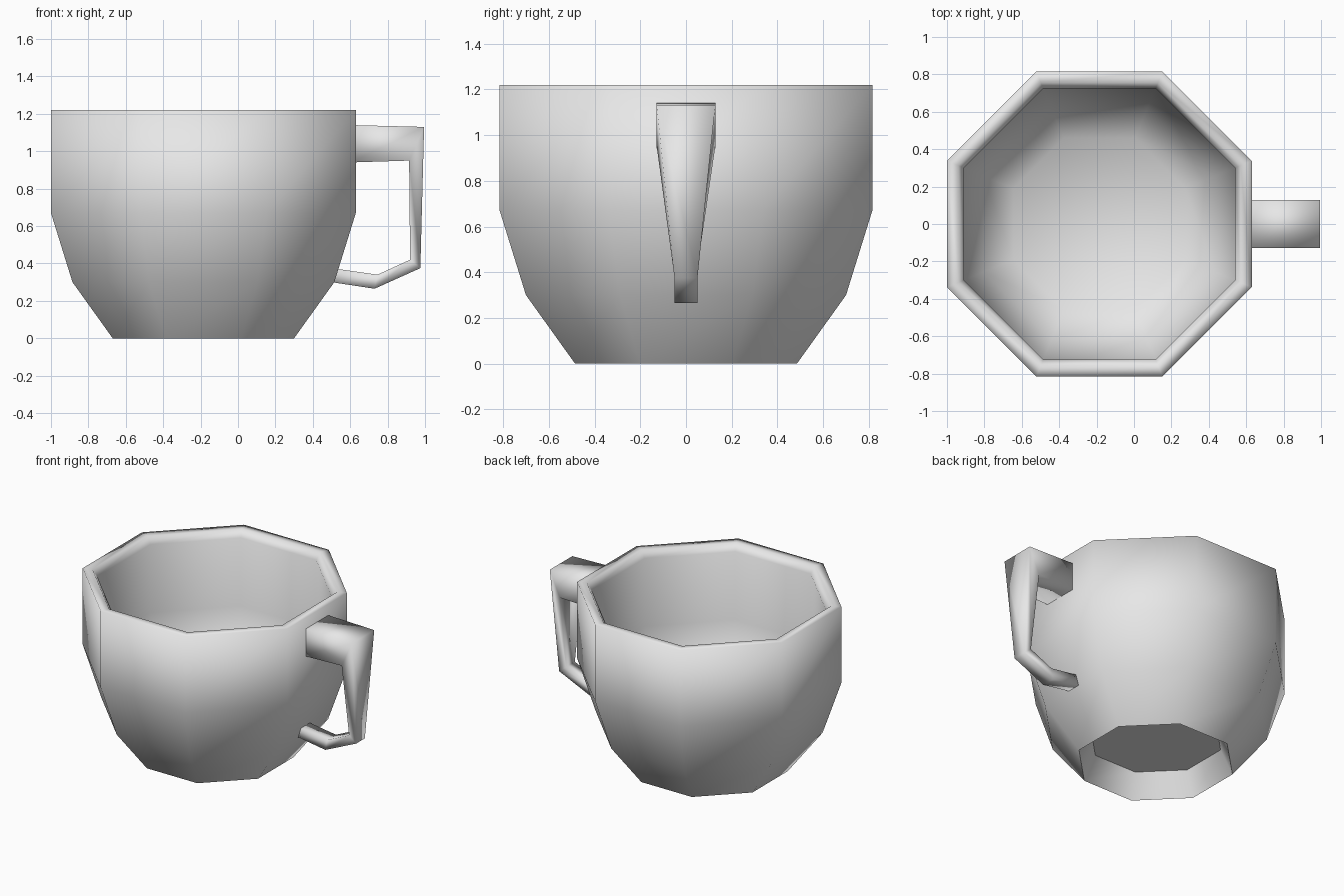
import bpy, bmesh, math

cube = bpy.data.objects.get("Cube")
if cube:
    bpy.data.objects.remove(cube, do_unlink=True)

SIDES = 8
CENTRE_X = -0.185

grey = bpy.data.materials.new("light grey")
grey.use_nodes = True
colour = (0.8, 0.8, 0.8, 1)
grey.diffuse_color = colour
grey.node_tree.nodes["Principled BSDF"].inputs["Base Color"].default_value = colour


def loft(name, rings):
    """Join equal rings of points into a closed, smooth skin with end caps."""
    bm = bmesh.new()
    loops = [[bm.verts.new(p) for p in ring] for ring in rings]
    count = len(loops[0])
    for a, b in zip(loops, loops[1:]):
        for i in range(count):
            j = (i + 1) % count
            bm.faces.new((a[i], a[j], b[j], b[i]))
    bm.faces.new(loops[0][::-1])
    bm.faces.new(loops[-1])
    bmesh.ops.recalc_face_normals(bm, faces=bm.faces)
    for face in bm.faces:
        face.smooth = True
    mesh = bpy.data.meshes.new(name)
    bm.to_mesh(mesh)
    bm.free()
    mesh.materials.append(grey)
    obj = bpy.data.objects.new(name, mesh)
    bpy.context.collection.objects.link(obj)
    return obj


def octagon(apothem, z):
    radius = apothem / math.cos(math.pi / SIDES)
    angles = [(i + 0.5) * math.tau / SIDES for i in range(SIDES)]
    return [(CENTRE_X + radius * math.cos(a), radius * math.sin(a), z) for a in angles]


# Cup: recessed foot, outer wall, lip, inner wall, inner floor
profile = [
    (0.41, 0.17), (0.485, 0.0), (0.70, 0.30), (0.815, 0.67), (0.815, 1.22),
    (0.755, 1.22), (0.725, 1.17), (0.725, 0.68), (0.62, 0.36), (0.46, 0.22),
]
cup = loft("cup_body", [octagon(r, z) for r, z in profile])

# Keep the hollow under the foot crisp
for edge in cup.data.edges:
    heights = [cup.data.vertices[v].co.z for v in edge.vertices]
    if max(heights) < 0.18 and abs(heights[0] - heights[1]) < 0.01:
        edge.use_edge_sharp = True

# Handle: outer x, z, inner x, z and half width of each section
sections = [
    (0.60, 1.14, 0.60, 0.94, 0.128),
    (0.995, 1.13, 0.915, 0.95, 0.128),
    (0.975, 0.375, 0.92, 0.42, 0.05),
    (0.73, 0.265, 0.745, 0.34, 0.05),
    (0.50, 0.30, 0.50, 0.375, 0.05),
]
loft("handle", [[(ox, -w, oz), (ox, w, oz), (ix, w, iz), (ix, -w, iz)]
                for ox, oz, ix, iz, w in sections])
